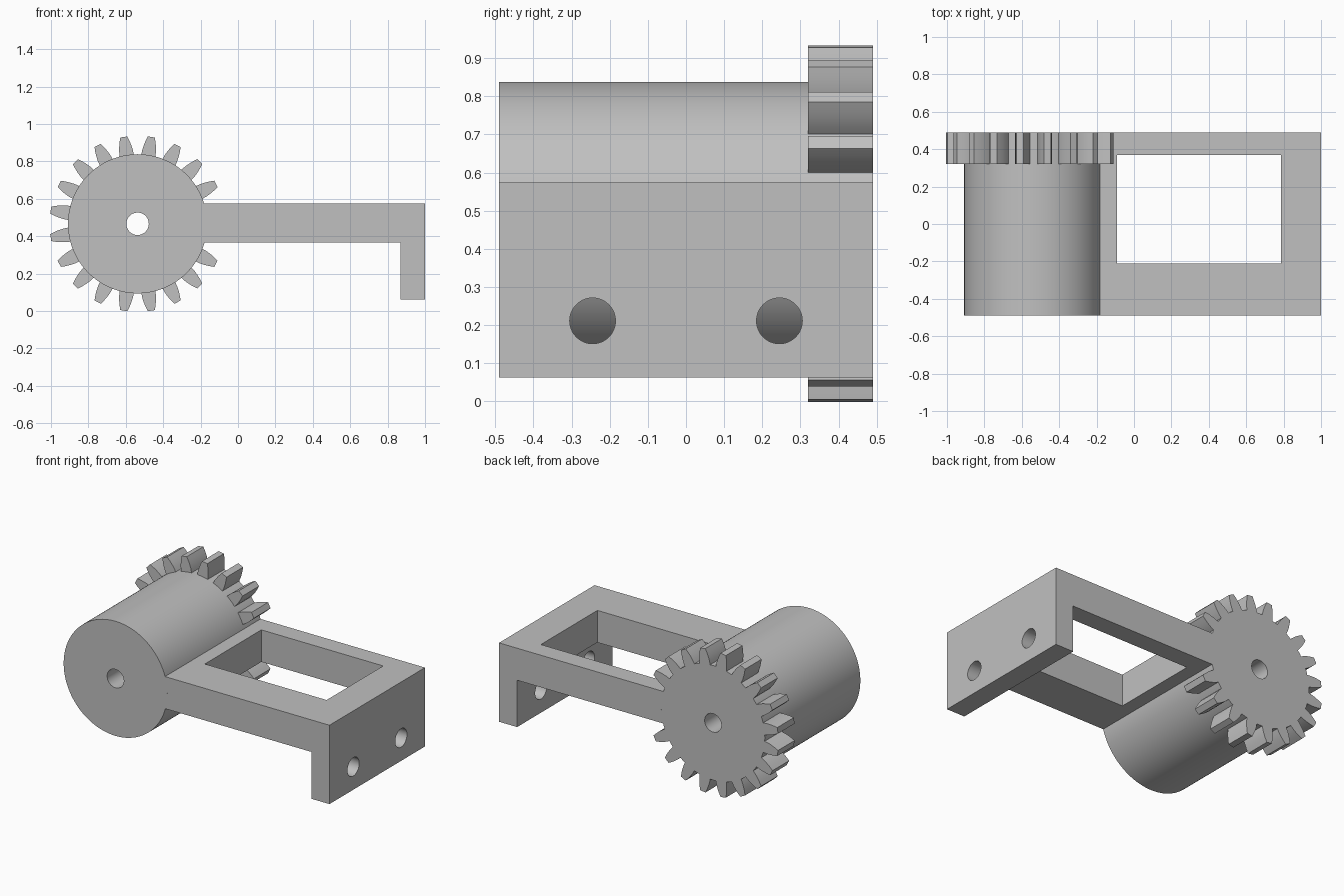
import bpy, bmesh
from math import sin, cos, asin, radians, pi
from mathutils import Vector

cube = bpy.data.objects.get("Cube")
if cube:
    bpy.data.objects.remove(cube, do_unlink=True)

# Main dimensions
CX, CZ = -0.537, 0.466          # gear axis
HUB_R, BORE_R = 0.372, 0.06
FRONT, BACK = -0.49, 0.49
GEAR_FRONT = 0.32
ARM_LOW, ARM_TOP = 0.366, 0.574
PLATE_X, PLATE_LOW = 0.87, 0.062

grey = bpy.data.materials.new("plain grey")
grey.use_nodes = True
colour = (0.53, 0.53, 0.53, 1)
grey.diffuse_color = colour
grey.node_tree.nodes["Principled BSDF"].inputs["Base Color"].default_value = colour


def make_prisms(name, outlines, depth):
    """Extrude closed outlines along the depth vector into one object."""
    bm = bmesh.new()
    for outline in outlines:
        face = bm.faces.new([bm.verts.new(p) for p in outline])
        extruded = bmesh.ops.extrude_face_region(bm, geom=[face], use_keep_orig=True)
        verts = [g for g in extruded["geom"] if isinstance(g, bmesh.types.BMVert)]
        bmesh.ops.translate(bm, verts=verts, vec=depth)
    bmesh.ops.recalc_face_normals(bm, faces=bm.faces)
    mesh = bpy.data.meshes.new(name)
    bm.to_mesh(mesh)
    bm.free()
    mesh.materials.append(grey)
    obj = bpy.data.objects.new(name, mesh)
    bpy.context.collection.objects.link(obj)
    return obj


def circle(centre, radius, u, v, count):
    centre, u, v = Vector(centre), Vector(u), Vector(v)
    return [centre + radius * (cos(2 * pi * i / count) * u + sin(2 * pi * i / count) * v)
            for i in range(count)]


def activate(obj):
    bpy.ops.object.select_all(action="DESELECT")
    obj.select_set(True)
    bpy.context.view_layer.objects.active = obj


def cut(obj, cutter):
    cutter.hide_render = True
    mod = obj.modifiers.new("cut", "BOOLEAN")
    mod.operation, mod.solver, mod.object = "DIFFERENCE", "EXACT", cutter
    activate(obj)
    bpy.ops.object.modifier_apply(modifier=mod.name)
    bpy.data.objects.remove(cutter, do_unlink=True)


X, Y, Z = Vector((1, 0, 0)), Vector((0, 1, 0)), Vector((0, 0, 1))

# Round hub with its axle bore
hub = make_prisms("hub", [circle((CX, FRONT, CZ), HUB_R, X, Z, 128)], Y * (BACK - FRONT))
cut(hub, make_prisms("bore_cutter", [circle((CX, -1, CZ), BORE_R, X, Z, 48)], Y * 2))

# Gear teeth: curved flank given as radius and half width
flank = [(0.37, 0.038), (0.395, 0.037), (0.42, 0.033), (0.445, 0.027), (0.47, 0.019)]
tooth = flank + [(r, -w) for r, w in reversed(flank)]
teeth = []
for i in range(1, 19):          # the two teeth inside the arm are left out
    a = radians(9 + 18 * i)
    teeth.append([(CX + r * cos(a) - w * sin(a), GEAR_FRONT, CZ + r * sin(a) + w * cos(a))
                  for r, w in tooth])
gear_teeth = make_prisms("gear_teeth", teeth, Y * (BACK - GEAR_FRONT))

# Bracket: arm that meets the hub along an arc and turns down into the end plate
low, high = asin((ARM_LOW - CZ) / HUB_R), asin((ARM_TOP - CZ) / HUB_R)
arc = [high + (low - high) * i / 12 for i in range(13)]
profile = [(CX + HUB_R * cos(a), CZ + HUB_R * sin(a)) for a in arc]
profile += [(PLATE_X, ARM_LOW), (PLATE_X, PLATE_LOW), (1, PLATE_LOW), (1, ARM_TOP)]
bracket = make_prisms("bracket", [[(x, FRONT, z) for x, z in profile]], Y * (BACK - FRONT))

# Window through the arm
window = [(-0.09, -0.212, 0.2), (0.785, -0.212, 0.2), (0.785, 0.368, 0.2), (-0.09, 0.368, 0.2)]
cut(bracket, make_prisms("window_cutter", [window], Z * 0.6))

# Two bolt holes through the end plate
for y in (-0.245, 0.245):
    hole = circle((0.82, y, 0.211), BORE_R, Y, Z, 48)
    cut(bracket, make_prisms("bolt_hole_cutter", [hole], X * 0.3))

for part in (hub, gear_teeth, bracket):
    activate(part)
    bpy.ops.object.shade_smooth_by_angle(angle=radians(25))
